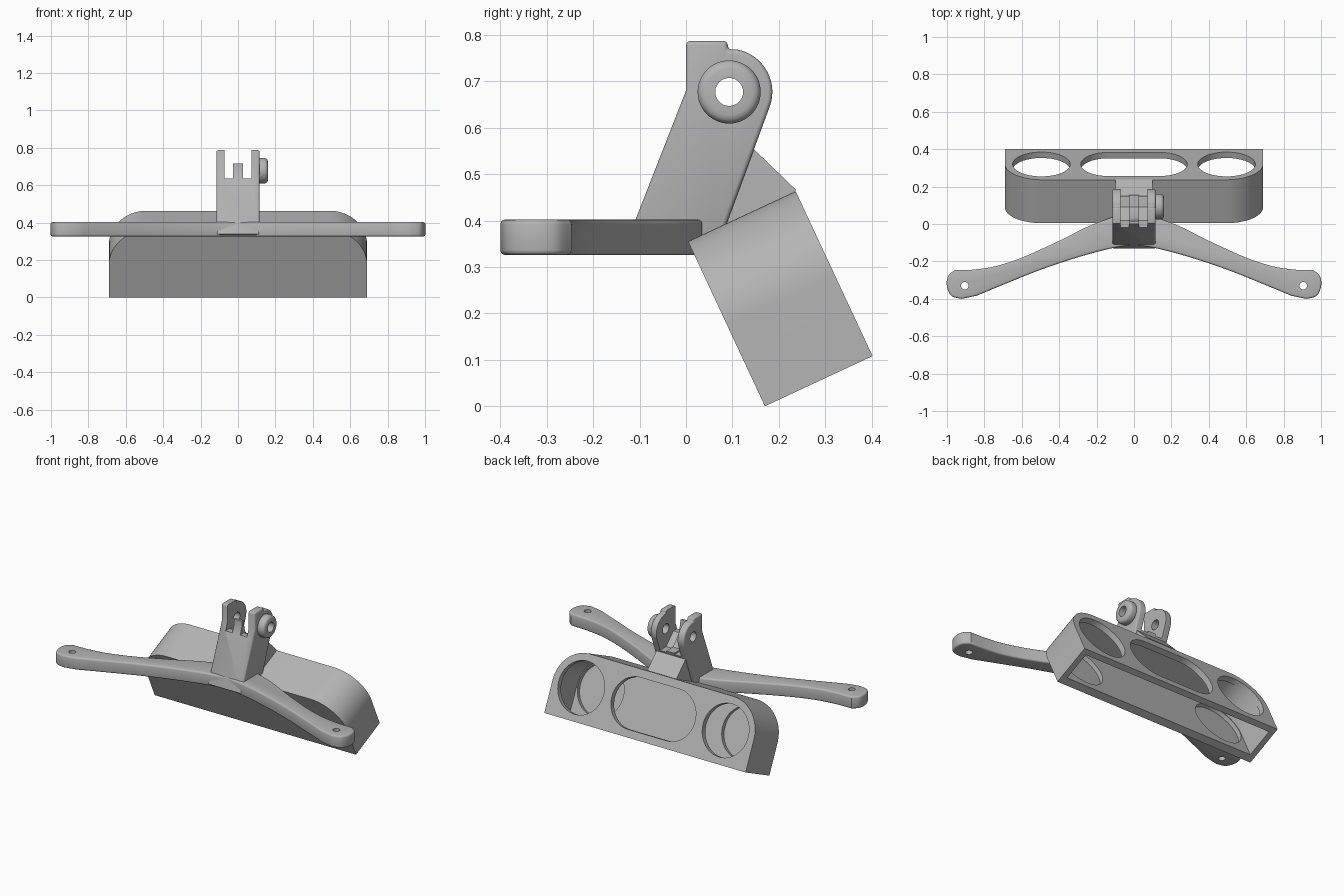
import bpy, math
from mathutils import Matrix, Vector

cube = bpy.data.objects.get("Cube")
if cube:
    bpy.data.objects.remove(cube, do_unlink=True)

GREY = (0.46, 0.46, 0.46, 1)
mat = bpy.data.materials.new("light grey plastic")
mat.use_nodes = True
mat.diffuse_color = GREY
mat.node_tree.nodes["Principled BSDF"].inputs["Base Color"].default_value = GREY

# Frames: side profiles (y, z) run along x; the housing is tilted backwards
SIDE = Matrix(((0, 0, 1, 0), (1, 0, 0, 0), (0, 1, 0, 0), (0, 0, 0, 1)))
TILT = Matrix.Translation((0, 0.402, 0.108)) @ Matrix.Rotation(math.radians(115), 4, 'X')
FLAT = Matrix.Identity(4)


def arc(cx, cy, r, start, end, n=24):
    angles = [math.radians(start + (end - start) * i / n) for i in range(n + 1)]
    return [(cx + r * math.cos(a), cy + r * math.sin(a)) for a in angles]


def circle(cx, cy, r):
    return arc(cx, cy, r, 0, 360, 48)[:-1]


def spline(pts, steps=6):
    """Smooth curve through the points."""
    p = [Vector(q) for q in [pts[0]] + pts + [pts[-1]]]
    out = []
    for a, b, c, d in zip(p, p[1:], p[2:], p[3:]):
        for i in range(steps):
            t = i / steps
            out.append(tuple(b + (c - a) * (t / 2) + (2 * a - 5 * b + 4 * c - d) * (t * t / 2)
                             + (3 * b - a - 3 * c + d) * (t ** 3 / 2)))
    return out + [tuple(pts[-1])]


def prism(name, outline, low, high, frame):
    """Extrude an outline between two depths of a frame."""
    n = len(outline)
    area = sum(a[0] * b[1] - b[0] * a[1] for a, b in zip(outline, outline[1:] + outline[:1]))
    if area < 0:
        outline = outline[::-1]
    verts = [frame @ Vector((x, y, d)) for d in (low, high) for x, y in outline]
    faces = [list(range(n))[::-1], list(range(n, 2 * n))]
    faces += [[i, (i + 1) % n, n + (i + 1) % n, n + i] for i in range(n)]
    mesh = bpy.data.meshes.new(name)
    mesh.from_pydata(verts, [], faces)
    mesh.materials.append(mat)
    obj = bpy.data.objects.new(name, mesh)
    bpy.context.collection.objects.link(obj)
    return obj


def finish(obj, cutters=(), bevel=0):
    """Round the edges, cut the openings and shade."""
    if bevel:
        m = obj.modifiers.new("rounding", 'BEVEL')
        m.width, m.segments, m.angle_limit = bevel, 3, math.radians(40)
        m.limit_method = 'ANGLE'
    for cutter in cutters:
        m = obj.modifiers.new("cut", 'BOOLEAN')
        m.operation, m.solver, m.object = 'DIFFERENCE', 'EXACT', cutter
    bpy.context.view_layer.update()
    done = obj.evaluated_get(bpy.context.evaluated_depsgraph_get())
    mesh = bpy.data.meshes.new_from_object(done)
    obj.modifiers.clear()
    obj.data = mesh
    for cutter in cutters:
        bpy.data.objects.remove(cutter, do_unlink=True)
    bpy.ops.object.select_all(action='DESELECT')
    obj.select_set(True)
    bpy.context.view_layer.objects.active = obj
    bpy.ops.object.shade_smooth_by_angle(angle=math.radians(35))


def arch(half, bottom, top, r):
    right = arc(half - r, top - r, r, 0, 90)
    left = arc(r - half, top - r, r, 90, 180)
    return [(half, bottom)] + right + left + [(-half, bottom)]


# Housing: hollow arch open at its base, with three openings in the back
DEPTH, WALL = 0.256, 0.035
housing = prism("housing", arch(0.69, 0, 0.392, 0.2), 0, DEPTH, TILT)
cuts = [prism("cavity", arch(0.655, -0.1, 0.357, 0.165), WALL, DEPTH - WALL - 0.01, TILT)]
for s in (-1, 1):
    cuts.append(prism("round_opening", circle(s * 0.495, 0.195, 0.154), -0.1, DEPTH - 0.02, TILT))
slot = arc(0.135, 0.195, 0.15, -90, 90) + arc(-0.135, 0.195, 0.15, 90, 270)
cuts.append(prism("long_opening", slot, -0.1, DEPTH / 2, TILT))
finish(housing, cuts)

# Swept wings with a screw hole at each tip
front = spline([(0, -0.112), (0.12, -0.13), (0.3, -0.178), (0.5, -0.245), (0.7, -0.325), (0.84, -0.383)])
tip = spline([(0.92, -0.4), (0.975, -0.385), (1, -0.335), (0.995, -0.28), (0.96, -0.247)])
back = spline([(0.87, -0.245), (0.75, -0.228), (0.6, -0.18), (0.4, -0.09), (0.25, -0.015), (0.12, 0.035)])
half = front + tip + back
outline = half + [(-x, y) for x, y in half[:0:-1]]
wings = prism("wings", outline, 0.326, 0.402, FLAT)
holes = [prism("screw_hole", circle(s * 0.905, -0.33, 0.02), 0, 1, FLAT) for s in (-1, 1)]
finish(wings, holes, 0.01)

# Leaning arm with two hinge prongs and a short middle tab
PIVOT = (0.093, 0.677)
profile = [(-0.135, 0.335), (0.066, 0.335)] + arc(*PIVOT, 0.093, -22, 80)
profile += [(0.09, 0.768), (0.09, 0.787), (0, 0.787), (0, 0.68)]
arm = prism("arm", profile, -0.115, 0.115, SIDE)
cuts = [prism("pivot_hole", circle(*PIVOT, 0.03), -1, 1, SIDE)]
gap = [(-0.2, 0.635), (0.02, 0.635), (0.09, 0.565), (0.4, 0.565), (0.4, 0.9), (-0.2, 0.9)]
for s in (-1, 1):
    cuts.append(prism("slot", gap, s * 0.05 - 0.023, s * 0.05 + 0.023, SIDE))
clear = [(-0.2, 0.715), (0.015, 0.715), (0.03, 0.64), (0.09, 0.575), (0.4, 0.575), (0.4, 0.9), (-0.2, 0.9)]
cuts.append(prism("middle_clearance", clear, -0.035, 0.035, SIDE))
finish(arm, cuts, 0.01)

# Rounded boss on the hinge
boss = prism("hinge_boss", circle(*PIVOT, 0.068), 0.1, 0.16, SIDE)
finish(boss, [prism("boss_hole", circle(*PIVOT, 0.03), 0, 1, SIDE)], 0.018)

# Wedge joining the arm to the housing
wedge = [(0.02, 0.35), (0.08, 0.42), (0.12, 0.555), (0.145, 0.555), (0.237, 0.466), (0.225, 0.45)]
finish(prism("joining_wedge", wedge, -0.1, 0.1, SIDE))
